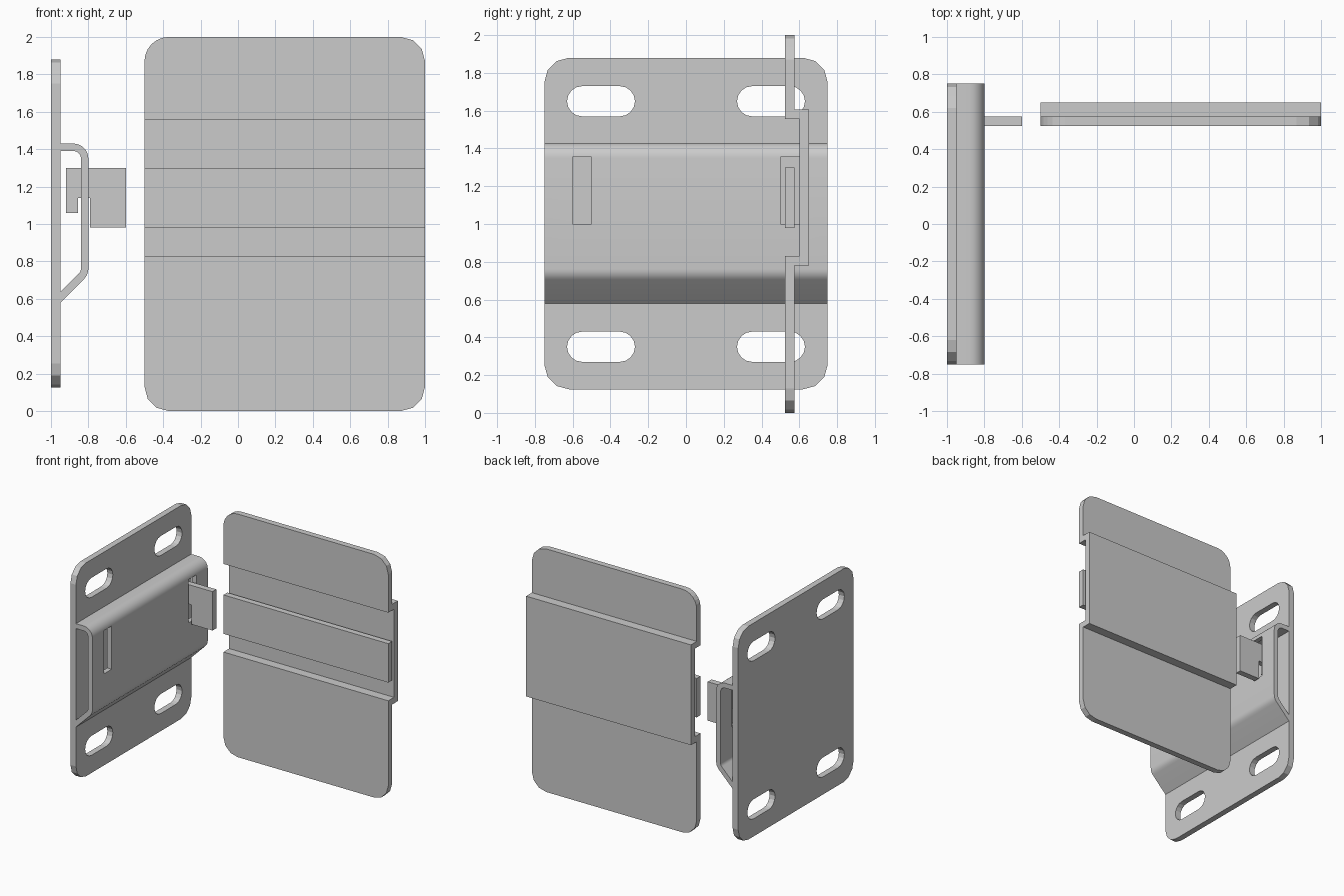
import bpy, bmesh
from math import radians, cos, sin

if "Cube" in bpy.data.objects:
    bpy.data.objects.remove(bpy.data.objects["Cube"])


def arc(cx, cz, r, a0, a1, n):
    """Points on an arc, angles in degrees."""
    steps = [radians(a0 + (a1 - a0) * i / n) for i in range(n + 1)]
    return [(cx + r * cos(a), cz + r * sin(a)) for a in steps]


def prism(name, outline, axis, lo, hi):
    """Extrude an outline: axis 'x' takes (y, z) points, axis 'y' takes (x, z) points."""
    bm = bmesh.new()
    place = (lambda p, d: (d, p[0], p[1])) if axis == 'x' else (lambda p, d: (p[0], d, p[1]))
    near = [bm.verts.new(place(p, lo)) for p in outline]
    far = [bm.verts.new(place(p, hi)) for p in outline]
    bm.faces.new(near)
    bm.faces.new(far[::-1])
    n = len(outline)
    for i in range(n):
        j = (i + 1) % n
        bm.faces.new((near[i], far[i], far[j], near[j]))
    bmesh.ops.recalc_face_normals(bm, faces=bm.faces)
    mesh = bpy.data.meshes.new(name)
    bm.to_mesh(mesh)
    bm.free()
    obj = bpy.data.objects.new(name, mesh)
    bpy.context.collection.objects.link(obj)
    return obj


def rect(a0, a1, z0, z1):
    return [(a0, z0), (a1, z0), (a1, z1), (a0, z1)]


def activate(obj):
    bpy.ops.object.select_all(action='DESELECT')
    obj.select_set(True)
    bpy.context.view_layer.objects.active = obj


def cut(obj, cutters):
    """Subtract every cutter, then remove it."""
    activate(obj)
    for c in cutters:
        c.hide_render = True
        m = obj.modifiers.new("cut", 'BOOLEAN')
        m.operation, m.solver, m.object = 'DIFFERENCE', 'EXACT', c
        bpy.ops.object.modifier_apply(modifier=m.name)
        bpy.data.objects.remove(c)


# Wall plate: rounded sheet with four slotted screw holes
R = 0.13
corners = [(0.62, 1.75, 0), (-0.62, 1.75, 90), (-0.62, 0.255, 180), (0.62, 0.255, 270)]
outline = [p for y, z, a in corners for p in arc(y, z, R, a, a + 90, 3)]
wall_plate = prism("wall_plate", outline, 'x', -1.0, -0.95)
cut(wall_plate, [
    prism("slot_cutter", arc(y + 0.10, z, 0.08, -90, 90, 8) + arc(y - 0.10, z, 0.08, 90, 270, 8),
          'x', -1.1, -0.9)
    for y in (-0.45, 0.45) for z in (0.35, 1.65)])

# Folded bracket: constant thickness sheet with two hook openings
outer = [(-0.95, 1.43)] + arc(-0.88, 1.35, 0.08, 90, 0, 8) \
    + arc(-0.88, 0.762, 0.08, 0, -45, 5) + [(-0.95, 0.579)]
inner = [(-0.95, 0.636)] + arc(-0.88, 0.762, 0.04, -45, 0, 5) \
    + arc(-0.88, 1.35, 0.04, 0, 90, 8) + [(-0.95, 1.39)]
bracket = prism("folded_bracket", outer + inner, 'y', -0.75, 0.75)
cut(bracket, [prism("opening_cutter", rect(y - 0.05, y + 0.05, 1.0, 1.355), 'x', -0.9, -0.7)
              for y in (-0.55, 0.55)])
activate(bracket)
bpy.ops.object.shade_smooth_by_angle(angle=radians(30))

# Hook that drops over the lower edge of the opening
prism("hook", [(-0.92, 1.30), (-0.60, 1.30), (-0.60, 0.98), (-0.79, 0.98), (-0.79, 1.14),
               (-0.855, 1.14), (-0.855, 1.06), (-0.92, 1.06)], 'y', 0.525, 0.575)

# Panel with a stepped-back centre band
panel = prism("stepped_panel", [
    (0.525, 0.0), (0.575, 0.0), (0.575, 0.78), (0.65, 0.78), (0.65, 1.605), (0.575, 1.605),
    (0.575, 2.0), (0.525, 2.0), (0.525, 1.555), (0.60, 1.555), (0.60, 0.83), (0.525, 0.83)],
    'x', -0.5, 1.0)
bm = bmesh.new()
bm.from_mesh(panel.data)


def at_corner(e, left_top):
    a, b = (v.co for v in e.verts)
    on_edge = abs(a.x - b.x) < 1e-4 and abs(a.z - b.z) < 1e-4 and (a.z < 0.01 or a.z > 1.99)
    return on_edge and (a.x < 0 and a.z > 1) == left_top


# Upper left corner is rounder than the other three
for left_top, segs in ((False, 3), (True, 6)):
    bmesh.ops.bevel(bm, geom=[e for e in bm.edges if at_corner(e, left_top)],
                    offset=0.13, segments=segs, profile=0.5, affect='EDGES')
bm.to_mesh(panel.data)
bm.free()

# Centre strip lying in front of the stepped band
prism("centre_strip", rect(0.525, 0.575, 0.98, 1.30), 'x', -0.5, 1.0)
